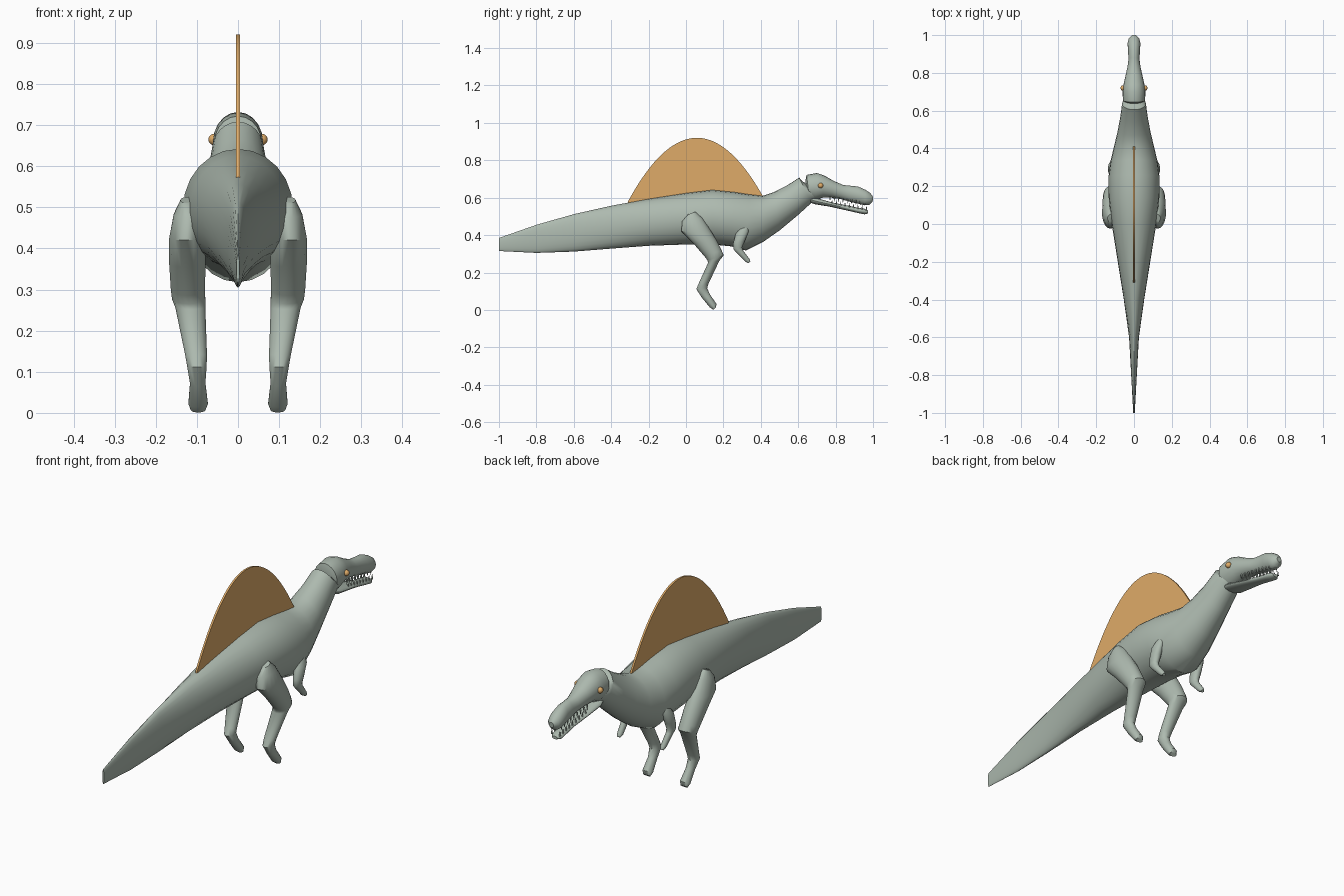
import bpy, bmesh, math
from mathutils import Vector


def material(name, rgb):
    m = bpy.data.materials.new(name)
    m.diffuse_color = (*rgb, 1)
    return m


SKIN = material("grey_green_skin", (0.42, 0.49, 0.43))
AMBER = material("amber", (0.74, 0.41, 0.14))


def finish(bm, name, mat, angle=40):
    bmesh.ops.recalc_face_normals(bm, faces=bm.faces)
    me = bpy.data.meshes.new(name)
    bm.to_mesh(me)
    bm.free()
    me.materials.append(mat)
    ob = bpy.data.objects.new(name, me)
    bpy.context.collection.objects.link(ob)
    bpy.ops.object.select_all(action='DESELECT')
    ob.select_set(True)
    bpy.context.view_layer.objects.active = ob
    bpy.ops.object.shade_smooth_by_angle(angle=math.radians(angle))
    return ob


def loft(name, sections, n=20, side=1, mat=SKIN):
    """Skin elliptical rings; each is (y, z of one edge, y, z of other edge, x centre, half width)."""
    bm = bmesh.new()
    rings = []
    for y1, z1, y2, z2, xc, w in sections:
        a, b = Vector((xc, y1, z1)), Vector((xc, y2, z2))
        mid, half = (a + b) / 2, (a - b) / 2
        ring = []
        for i in range(n):
            t = 2 * math.pi * i / n
            p = mid + half * math.cos(t) + Vector((w * math.sin(t), 0, 0))
            ring.append(bm.verts.new((p.x * side, p.y, p.z)))
        rings.append(ring)
    for r, s in zip(rings, rings[1:]):
        for i in range(n):
            j = (i + 1) % n
            bm.faces.new((r[i], r[j], s[j], s[i]))
    bm.faces.new(rings[0])
    bm.faces.new(rings[-1])
    return finish(bm, name, mat)


# Tail, trunk and neck in one skin
loft("body", [
    (-1.00, .385, -1.00, .315, 0, .004),
    (-0.80, .455, -0.80, .305, 0, .015),
    (-0.60, .512, -0.60, .312, 0, .026),
    (-0.40, .557, -0.40, .328, 0, .054),
    (-0.20, .594, -0.20, .343, 0, .086),
    (0.00, .625, 0.00, .350, 0, .118),
    (0.14, .642, 0.14, .350, 0, .134),
    (0.26, .630, 0.24, .340, 0, .135),
    (0.34, .618, 0.32, .318, 0, .125),
    (0.41, .610, 0.41, .362, 0, .106),
    (0.47, .630, 0.50, .425, 0, .088),
    (0.54, .665, 0.60, .508, 0, .072),
    (0.605, .708, 0.67, .572, 0, .063),
    (0.622, .688, 0.69, .585, 0, .056),
    (0.66, .665, 0.71, .595, 0, .045)], 24)

# Skull and snout
loft("head", [
    (0.638, .690, 0.655, .600, 0, .045),
    (0.645, .722, 0.66, .590, 0, .058),
    (0.70, .732, 0.69, .585, 0, .061),
    (0.74, .718, 0.73, .600, 0, .056),
    (0.79, .690, 0.78, .600, 0, .045),
    (0.84, .668, 0.83, .592, 0, .034),
    (0.88, .664, 0.87, .580, 0, .029),
    (0.92, .660, 0.92, .568, 0, .032),
    (0.96, .642, 0.955, .560, 0, .034),
    (0.985, .625, 0.98, .562, 0, .028),
    (1.00, .605, 0.998, .580, 0, .012)])

# Open lower jaw
loft("lower_jaw", [
    (0.655, .608, 0.66, .575, 0, .035),
    (0.70, .598, 0.69, .565, 0, .046),
    (0.78, .575, 0.77, .552, 0, .038),
    (0.86, .559, 0.86, .532, 0, .027),
    (0.92, .546, 0.92, .518, 0, .026),
    (0.955, .541, 0.955, .511, 0, .027),
    (0.973, .530, 0.973, .516, 0, .014)])

# Rows of small teeth on both jaws
bm = bmesh.new()
for side in (-1, 1):
    for i in range(9):
        y = 0.77 + i * 0.023
        x = side * (0.021 + 0.055 * max(0, 0.86 - y))
        for z, flip, dy in ((0.586 - 0.14 * (y - 0.83), -1, 0),
                            (0.577 - 0.175 * (y - 0.77), 1, .011)):
            vs = bmesh.ops.create_cone(bm, cap_ends=True, segments=6, radius1=.0045,
                                       radius2=.0005, depth=.024)["verts"]
            for v in vs:
                v.co = Vector((v.co.x + x, v.co.y + y + dy, v.co.z * flip + z))
finish(bm, "teeth", SKIN)

# Thin arched back sail
bm = bmesh.new()
steps, half = 36, 0.0045
columns = []
for i in range(steps + 1):
    u = -1 + 2 * i / steps
    y = 0.05 + 0.36 * u
    top = 0.595 + 0.015 * u + 0.325 * (1 - u * u)
    low = 0.572 + 0.02 * u
    columns.append([bm.verts.new((x, y, z)) for x, z in
                    ((-half, low), (half, low), (half, top), (-half, top))])
for a, b in zip(columns, columns[1:]):
    for i in range(4):
        j = (i + 1) % 4
        bm.faces.new((a[i], a[j], b[j], b[i]))
bm.faces.new(columns[0])
bm.faces.new(columns[-1])
finish(bm, "back_sail", AMBER)

LEG = [
    (0.05, .525, 0.01, .510, .125, .015),
    (0.09, .490, -0.02, .475, .120, .037),
    (0.135, .420, -0.025, .420, .124, .045),
    (0.165, .370, 0.04, .355, .123, .045),
    (0.19, .320, 0.10, .285, .122, .042),
    (0.202, .292, 0.115, .265, .120, .041),
    (0.178, .262, 0.118, .252, .116, .037),
    (0.12, .140, 0.068, .142, .102, .027),
    (0.113, .115, 0.055, .112, .100, .024),
    (0.13, .080, 0.085, .065, .098, .019),
    (0.163, .032, 0.127, .014, .097, .024),
    (0.160, .014, 0.146, .001, .097, .018)]
ARM = [
    (0.335, .445, 0.285, .440, .110, .012),
    (0.335, .420, 0.265, .405, .115, .022),
    (0.315, .370, 0.252, .355, .116, .021),
    (0.300, .335, 0.253, .325, .116, .018),
    (0.305, .318, 0.268, .308, .115, .015),
    (0.340, .272, 0.315, .260, .112, .013),
    (0.344, .258, 0.334, .250, .112, .008)]

# Paired limbs and eyes
for side, label in ((-1, "left"), (1, "right")):
    loft(label + "_hind_leg", LEG, 18, side)
    loft(label + "_arm", ARM, 14, side)
    bm = bmesh.new()
    bmesh.ops.create_uvsphere(bm, u_segments=16, v_segments=10, radius=0.014)
    bmesh.ops.translate(bm, verts=bm.verts, vec=(side * 0.058, 0.72, 0.665))
    finish(bm, label + "_eye", AMBER)
